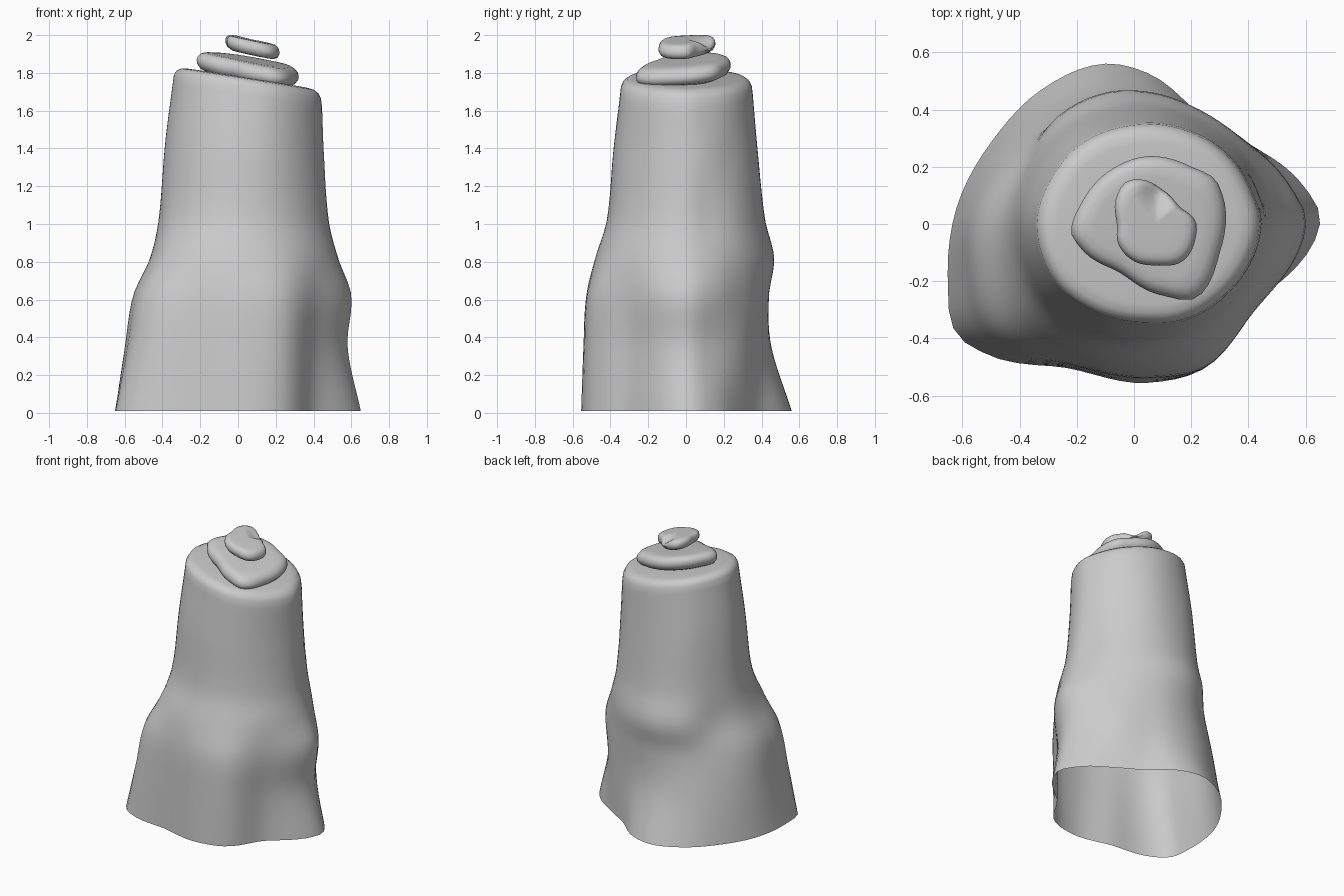
import bpy, bmesh, math

if "Cube" in bpy.data.objects:
    bpy.data.objects.remove(bpy.data.objects["Cube"])


def hermite(xs, ys, x):
    """Smooth curve through (xs, ys), evaluated at x."""
    n = len(xs)
    i = max(k for k in range(n - 1) if xs[k] <= x or k == 0)

    def slope(k):
        a, b = max(k - 1, 0), min(k + 1, n - 1)
        return (ys[b] - ys[a]) / (xs[b] - xs[a])
    h = xs[i + 1] - xs[i]
    t = (x - xs[i]) / h
    return ((2*t**3 - 3*t**2 + 1) * ys[i] + (t**3 - 2*t**2 + t) * h * slope(i)
            + (3*t**2 - 2*t**3) * ys[i + 1] + (t**3 - t**2) * h * slope(i + 1))


def around(angles, radii, a):
    """Periodic radius at angle a (degrees)."""
    xs = [v - 360 for v in angles[-2:]] + angles + [v + 360 for v in angles[:3]]
    ys = radii[-2:] + radii + radii[:3]
    return hermite(xs, ys, a)


def loft(name, rings, cap_start):
    bm = bmesh.new()
    loops = [[bm.verts.new(p) for p in r] for r in rings]
    n = len(loops[0])
    for lo, hi in zip(loops, loops[1:]):
        for i in range(n):
            j = (i + 1) % n
            bm.faces.new((lo[i], lo[j], hi[j], hi[i]))
    bm.faces.new(loops[-1])
    if cap_start:
        bm.faces.new(loops[0][::-1])
    for f in bm.faces:
        f.smooth = True
    me = bpy.data.meshes.new(name)
    bm.to_mesh(me)
    bm.free()
    ob = bpy.data.objects.new(name, me)
    bpy.context.collection.objects.link(ob)
    return ob


# Rock pillar: radius of each level at feature angles
ANG = [0, 14, 35, 60, 85, 101, 125, 150, 178, 197, 211, 221, 245, 275, 297, 325]
LEVELS = [0.01, 0.35, 0.62, 0.82, 1.02, 1.4, 1.69]
R0 = [.65, .60, .49, .45, .53, .57, .57, .575, .63, .68, .73, .69, .555, .557, .56, .50]
R1 = [.58, .54, .49, .44, .445, .46, .49, .53, .59, .62, .66, .65, .545, .545, .56, .50]
R2 = [.60, .56, .49, .45, .44, .44, .45, .48, .545, .575, .605, .605, .53, .53, .55, .52]
R3 = [.53, .51, .48, .46, .465, .47, .46, .43, .46, .48, .50, .51, .49, .48, .49, .50]
R4 = [.48, .46, .45, .43, .42, .42, .42, .41, .42, .425, .43, .43, .42, .42, .43, .45]
R5 = [.455, .445, .42, .40, .38, .375, .38, .375, .385, .385, .385, .385, .38, .385, .40, .42]
R6 = [.445, .43, .41, .38, .355, .345, .34, .335, .345, .345, .345, .345, .34, .35, .38, .41]
SECTIONS = [R0, R1, R2, R3, R4, R5, R6]

N, STEPS = 72, 32
rings = [[] for _ in range(STEPS + 1)]
for i in range(N):
    deg = 360 * i / N
    a = math.radians(deg)
    col = [around(ANG, s, deg) for s in SECTIONS]
    for k in range(STEPS + 1):
        z = LEVELS[0] + (LEVELS[-1] - LEVELS[0]) * k / STEPS
        r = hermite(LEVELS, col, z)
        x, y = r * math.cos(a), r * math.sin(a)
        tilt = max(0, (z - 1.1) / (1.69 - 1.1))
        rings[k].append((x, y, z - 0.16 * x * tilt))
# Rounded, sloping crown
rim = rings[-1]
for s, dz in ((.985, .045), (.95, .07), (.89, .085), (.8, .09), (.5, .092), (.15, .092)):
    rings.append([(.05 + (x - .05) * s, y * s, 1.69 - .16 * (.05 + (x - .05) * s) + dz)
                  for x, y, z in rim])
loft("rock_pillar", rings, False)


def stone(name, outline, cx, cy, cz, h, sx, sy, dent=None):
    """Flat pebble: smoothed outline, rounded edge, tilted by slopes sx, sy."""
    pts = sorted((math.degrees(math.atan2(y - cy, x - cx)) % 360,
                  math.hypot(x - cx, y - cy)) for x, y in outline)
    angs, rad = [p[0] for p in pts], [p[1] for p in pts]
    prof = [(.15, -1), (.5, -1), (.78, -.95), (.92, -.7), (.99, -.25), (1, .1),
            (.98, .45), (.93, .75), (.84, .95), (.7, 1), (.4, 1), (.12, 1)]
    out = []
    for s, t in prof:
        ring = []
        for i in range(48):
            deg = i * 7.5
            r = around(angs, rad, deg) * s
            dx, dy = r * math.cos(math.radians(deg)), r * math.sin(math.radians(deg))
            z = cz + t * h + sx * dx + sy * dy
            if dent and t > 0:
                d = math.hypot(cx + dx - dent[0], cy + dy - dent[1])
                z -= .04 * max(0, 1 - d / .07)
            ring.append((cx + dx, cy + dy, z))
        out.append(ring)
    return loft(name, out, True)


# Two balanced stones on the crown
stone("lower_stone",
      [(-.22, -.03), (-.18, .08), (-.08, .19), (.03, .235), (.2, .2), (.28, .16), (.31, .1),
       (.3, -.1), (.24, -.24), (.2, -.265), (.1, -.25), (-.05, -.17), (-.19, -.08)],
      .05, 0, 1.82, .053, -.17, .09)
stone("upper_stone",
      [(-.06, 0), (-.065, .08), (-.03, .145), (.03, .155), (.1, .12), (.16, .06), (.215, .01),
       (.215, -.05), (.17, -.13), (.08, -.145), (0, -.13), (-.055, -.07)],
      .08, 0, 1.935, .04, -.21, .04, (.08, .1))
